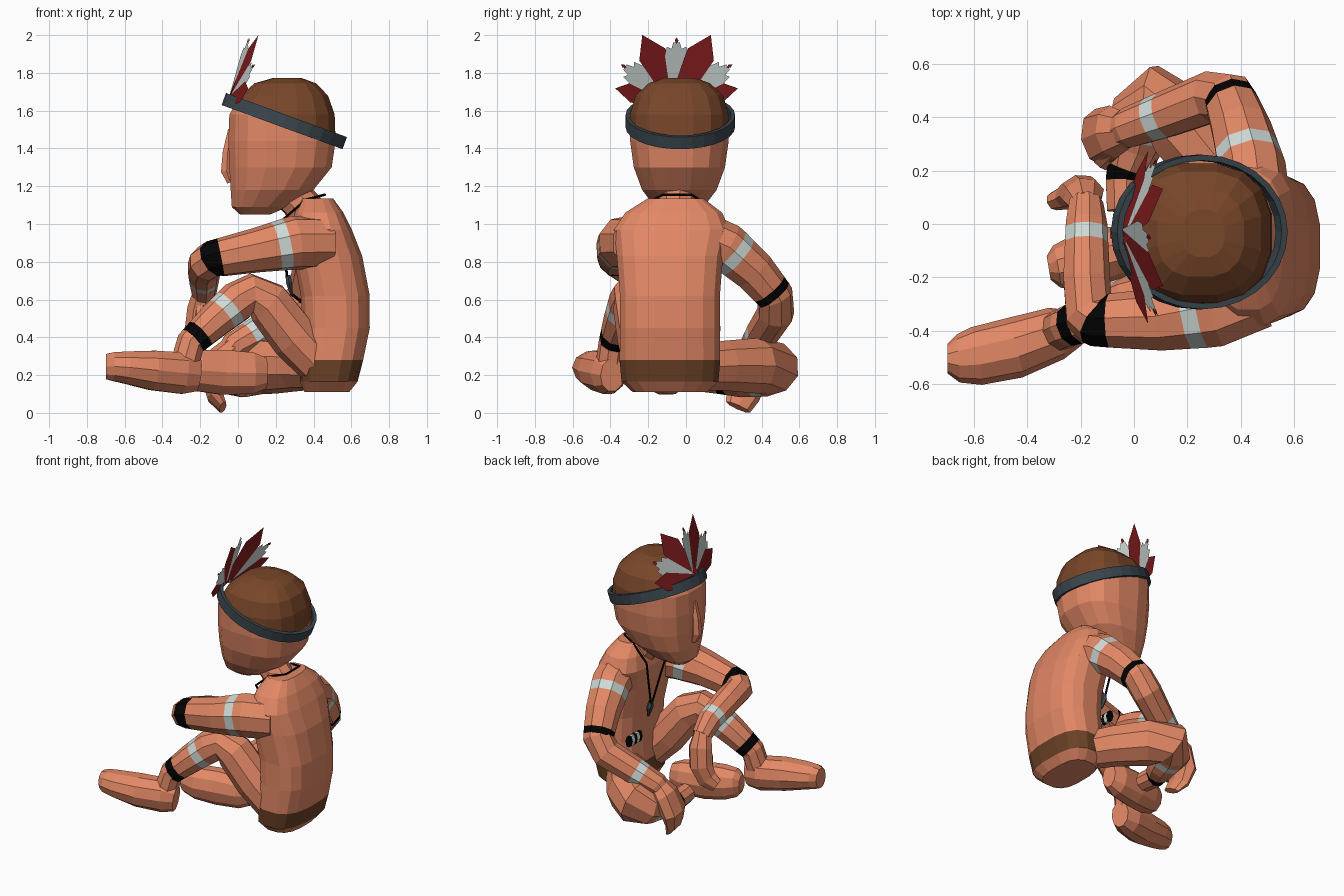
import bpy, bmesh, math
from mathutils import Vector

if "Cube" in bpy.data.objects:
    bpy.data.objects.remove(bpy.data.objects["Cube"])

def mat(name, c):
    m = bpy.data.materials.new(name)
    m.diffuse_color = (*c, 1)
    m.use_nodes = True
    m.node_tree.nodes["Principled BSDF"].inputs["Base Color"].default_value = m.diffuse_color
    return m

SKIN = mat("skin", (.76, .245, .13))
HAIR = mat("hair brown", (.19, .062, .022))
CLOTH = mat("cloth brown", (.15, .055, .02))
WHITE = mat("paint white", (.62, .70, .67))
BLACK = mat("paint black", (.001, .001, .001))
SLATE = mat("band slate", (.042, .062, .075))
RED = mat("feather red", (.24, .012, .013))
ALL = [SKIN, HAIR, CLOTH, WHITE, BLACK, SLATE, RED]

def finish(name, bm, normals=True):
    if normals:
        bmesh.ops.recalc_face_normals(bm, faces=bm.faces)
    me = bpy.data.meshes.new(name)
    bm.to_mesh(me)
    bm.free()
    for m in ALL:
        me.materials.append(m)
    ob = bpy.data.objects.new(name, me)
    bpy.context.collection.objects.link(ob)
    return ob

def skin(rings, mats):
    """Bridge rings of points into a capped tube; mats gives a material per segment."""
    bm = bmesh.new()
    vs = [[bm.verts.new(p) for p in r] for r in rings]
    n = len(rings[0])
    for i in range(len(vs) - 1):
        for j in range(n):
            k = (j + 1) % n
            f = bm.faces.new((vs[i][j], vs[i][k], vs[i + 1][k], vs[i + 1][j]))
            f.material_index = ALL.index(mats[i])
    for r, m in ((vs[0], mats[0]), (vs[-1], mats[-1])):
        bm.faces.new(r).material_index = ALL.index(m)
    return bm

def stack(rows, n, p):
    """Horizontal rounded rings from rows (cx, cy, z, rx, ry)."""
    def e(v):
        return math.copysign(abs(v) ** p, v)
    out = []
    for cx, cy, z, rx, ry in rows:
        angs = [2 * math.pi * (j + .5) / n for j in range(n)]
        out.append([Vector((cx + rx * e(math.cos(a)), cy + ry * e(math.sin(a)), z)) for a in angs])
    return out

def limb(name, pts, bands=(), n=9, base=SKIN):
    """Tube along points (x, y, z, radius[, second radius]); bands are (t0, t1, material)."""
    pts = [tuple(p) + (p[3],) if len(p) == 4 else p for p in pts]
    ts = sorted(set(range(len(pts))) | {t for b in bands for t in b[:2]})
    def at(t):
        i = min(int(t), len(pts) - 2)
        return [a + (b - a) * (t - i) for a, b in zip(pts[i], pts[i + 1])]
    samp = [at(t) for t in ts]
    cen = [Vector(s[:3]) for s in samp]
    side, rings = None, []
    for i, s in enumerate(samp):
        d = Vector((0, 0, 0))
        if i:
            d += (cen[i] - cen[i - 1]).normalized()
        if i < len(cen) - 1:
            d += (cen[i + 1] - cen[i]).normalized()
        d.normalize()
        side = d.cross(Vector((0, 0, 1))) if side is None else side - d * side.dot(d)
        side.normalize()
        up = side.cross(d)
        rings.append([cen[i] + side * s[3] * math.cos(a) + up * s[4] * math.sin(a)
                      for a in (2 * math.pi * j / n for j in range(n))])
    mats = []
    for a, b in zip(ts, ts[1:]):
        m = base
        for t0, t1, bmat in bands:
            if t0 <= (a + b) / 2 <= t1:
                m = bmat
        mats.append(m)
    return finish(name, skin(rings, mats))

# torso with a cloth band around the hips
C = -.085
torso = [(.47, C, .11, .12, .2), (.48, C, .165, .155, .26), (.495, C, .28, .17, .27),
         (.52, C, .45, .18, .268), (.515, C, .62, .185, .268), (.475, C, .83, .185, .285),
         (.44, C + .01, .97, .165, .31), (.43, C + .02, 1.06, .13, .26), (.42, C + .03, 1.135, .085, .15)]
finish("torso", skin(stack(torso, 16, .72), [SKIN, CLOTH] + [SKIN] * 6))
limb("neck", [(.40, -.05, 1.02, .11), (.32, -.045, 1.12, .1), (.22, -.04, 1.22, .1)])

# head, split at the tilted headband plane into skin and hair
H = -.035
head = [(.09, H, 1.05, .08, .07), (.115, H, 1.09, .15, .13), (.18, H, 1.18, .222, .2),
        (.225, H, 1.3, .275, .245), (.233, H, 1.44, .288, .265), (.233, H, 1.58, .283, .265),
        (.245, H, 1.68, .235, .235), (.25, H, 1.745, .165, .165), (.26, H, 1.772, .08, .09)]
bm = skin(stack(head, 16, .78), [SKIN] * 8)
SL = -.365
nrm = Vector((-SL, 0, 1))
org = Vector((.245, 0, 1.545))
bmesh.ops.bisect_plane(bm, geom=bm.verts[:] + bm.edges[:] + bm.faces[:], plane_co=org, plane_no=nrm)
for f in bm.faces:
    if (f.calc_center_median() - org).dot(nrm) > 0:
        f.material_index = ALL.index(HAIR)
finish("head", bm)

# nose
limb("nose", [(-.035, H, 1.5, .02), (-.055, H, 1.38, .03), (-.06, H, 1.28, .035, .035), (-.04, H, 1.22, .03, .02)], n=6)

# headband: tilted elliptical hoop
bm = bmesh.new()
N = 28
hoop = []
for j in range(N):
    a = 2 * math.pi * j / N
    sec = []
    for g, h in ((0, -.032), (0, .032), (-.022, .032), (-.022, -.032)):
        x, y = .245 + (.32 + g) * math.cos(a), -.03 + (.29 + g) * math.sin(a)
        sec.append(bm.verts.new((x - SL * h, y, 1.545 + SL * (x - .245) + h)))
    hoop.append(sec)
for j in range(N):
    p, q = hoop[j], hoop[(j + 1) % N]
    for k in range(4):
        f = bm.faces.new((p[k], q[k], q[(k + 1) % 4], p[(k + 1) % 4]))
        f.material_index = ALL.index(SLATE)
finish("headband", bm)

# feather fan, alternating white and red
RED_SHAPE = [(-.1, 0), (-.19, .7), (0, 1), (.19, .7), (.1, 0)]
WHITE_SHAPE = [(-.08, 0), (-.18, .72), (-.15, .88), (-.08, .84), (-.05, .95), (.05, .95),
               (.08, .84), (.15, .88), (.18, .72), (.08, 0)]
MARK = [(0, .92), (-.03, .98), (0, 1.03), (.03, .98)]
for i, (deg, L) in enumerate([(-78, .32), (-55, .34), (-26, .405), (0, .34), (26, .405), (55, .34), (78, .32)]):
    s = 1 if deg > 0 else -1
    a = math.radians(abs(deg))
    up, lat = Vector((.3, 0, .95)), Vector((.25, s, 0))
    d = up * math.cos(a) + lat * math.sin(a)
    w = lat * math.cos(a) - up * math.sin(a)
    base = Vector((-.045, -.05 + .012 * deg / 80, 1.655))
    red = i % 2 == 0
    bm = bmesh.new()
    shapes = [(RED_SHAPE, RED, 0)] if red else [(WHITE_SHAPE, WHITE, 0), (MARK, RED, .003), (MARK, RED, -.003)]
    for shape, m, off in shapes:
        f = bm.faces.new([bm.verts.new(base + d * (v * L) + w * (u * L) + Vector((off, 0, 0))) for u, v in shape])
        f.material_index = ALL.index(m)
    finish("feather_%d" % i, bm, False)

# arms with painted bands
limb("left_arm", [(.47, -.26, .9, .14), (.3, -.325, .9, .145), (.1, -.36, .86, .12), (-.13, -.365, .815, .1),
                  (-.17, -.335, .79, .097), (-.18, -.2, .765, .09), (-.18, -.0, .7, .08), (-.18, .08, .63, .065)],
     [(1.2, 1.5, WHITE), (2.83, 3.1, BLACK), (5.65, 5.92, WHITE)])
limb("right_arm", [(.46, .05, .95, .13), (.44, .21, .88, .13), (.4, .36, .75, .115), (.36, .47, .62, .1),
                   (.29, .475, .53, .1), (.12, .41, .43, .09), (-.02, .36, .35, .078), (-.06, .34, .3, .065)],
     [(1.15, 1.45, WHITE), (2.72, 2.98, BLACK), (5.05, 5.4, WHITE)])

# hands: palm with curled fingers, plus thumb
limb("left_hand", [(-.18, .07, .66, .055), (-.19, .11, .56, .08, .065), (-.205, .125, .44, .08, .06),
                   (-.24, .105, .35, .075, .05), (-.3, .085, .31, .05, .035)], n=8)
limb("left_thumb", [(-.19, .07, .56, .035), (-.2, .045, .47, .035), (-.21, .04, .39, .022)], n=6)
limb("right_hand", [(-.02, .35, .35, .065), (-.08, .345, .29, .1, .08), (-.13, .325, .18, .11, .07),
                    (-.12, .3, .09, .09, .045), (-.08, .275, .03, .07, .022)], n=8)
limb("right_thumb", [(-.08, .28, .28, .035), (-.12, .24, .2, .032), (-.1, .22, .13, .02)], n=6)

# legs: left knee raised, right leg folded underneath
limb("left_leg", [(.47, -.2, .22, .12), (.3, -.235, .4, .13), (.16, -.265, .58, .125), (.07, -.28, .63, .11),
                  (0, -.3, .59, .11), (-.13, -.345, .48, .095), (-.25, -.385, .37, .078), (-.28, -.4, .26, .078)],
     [(4.3, 4.65, WHITE), (5.55, 5.9, BLACK)])
limb("right_leg", [(.46, .0, .24, .12), (.32, .2, .25, .135), (.18, .37, .25, .15), (.08, .45, .24, .15),
                   (.03, .4, .21, .13), (0, .28, .18, .1), (-.04, .17, .17, .07), (-.04, .05, .18, .065)],
     [(4.2, 4.6, WHITE), (5.65, 6.05, BLACK)])

# feet
limb("left_foot", [(-.21, -.39, .2, .065, .09), (-.29, -.41, .21, .1, .115), (-.45, -.465, .225, .115, .11),
                   (-.59, -.495, .24, .11, .09), (-.66, -.505, .245, .09, .08), (-.7, -.505, .245, .055, .07)], n=10)
limb("right_foot", [(.15, -.07, .21, .055, .085), (.08, -.08, .21, .09, .115), (-.08, -.11, .215, .1, .125),
                    (-.21, -.145, .225, .105, .115), (-.29, -.16, .235, .08, .095), (-.32, -.165, .235, .045, .06)], n=10)

# necklace cord and pendant
cord = [(.26, .02, .71), (.245, .07, .9), (.245, .09, 1.03), (.36, .07, 1.13), (.46, .03, 1.155),
        (.46, -.12, 1.155), (.36, -.17, 1.13), (.245, -.15, 1.03), (.245, -.07, .9), (.26, .01, .71)]
limb("necklace_cord", [(*p, .007) for p in cord], n=5, base=BLACK)
limb("pendant", [(.265, .015, .73, .015), (.27, .015, .69, .035, .018), (.285, .015, .62, .008)], n=6, base=SLATE)

# belly ornament: dark patch with pale marks
limb("belly_patch", [(.33, .04, .48, .02, .04), (.335, .17, .48, .02, .04)],
     [(.2, .4, WHITE), (.6, .8, WHITE)], n=6, base=BLACK)
